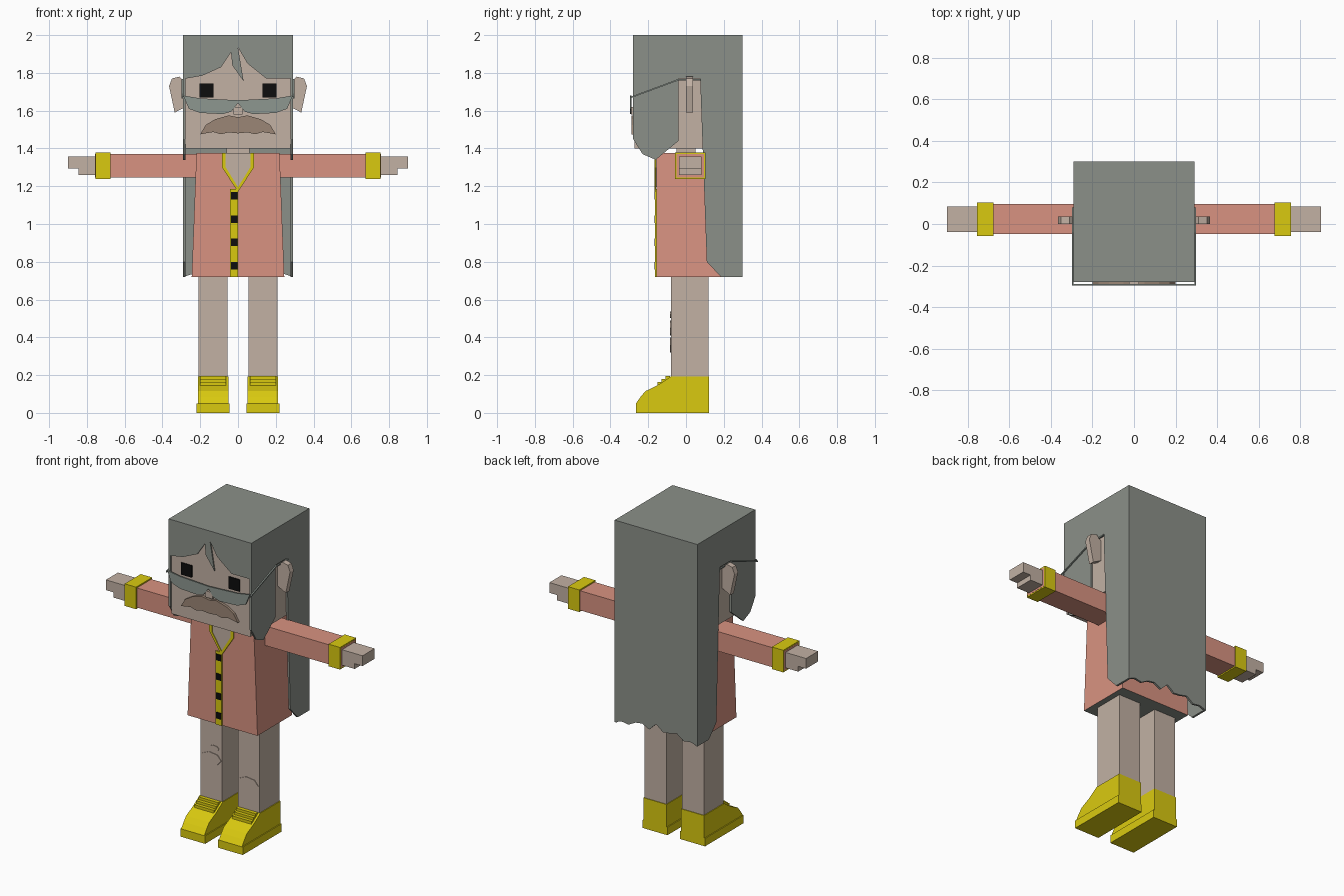
import bpy, bmesh, math

cube = bpy.data.objects.get("Cube")
if cube:
    bpy.data.objects.remove(cube, do_unlink=True)


def material(name, red, green, blue):
    colour = (red, green, blue, 1)
    result = bpy.data.materials.new(name)
    result.use_nodes = True
    result.diffuse_color = colour
    shader = result.node_tree.nodes["Principled BSDF"]
    shader.inputs["Base Color"].default_value = colour
    shader.inputs["Roughness"].default_value = .9
    return result


skin = material("skin", .54, .44, .37)
hair = material("grey_hair", .26, .28, .25)
lens_grey = material("lens_grey", .27, .31, .28)
coral = material("coral_cloth", .69, .29, .22)
yellow = material("yellow", .7, .59, .005)
brown = material("moustache_brown", .33, .24, .18)
black = material("black", .004, .004, .004)


def prism(name, outline, axis, start, end, mat, mirror=False):
    """Extrude an outline: axis x takes (y, z) points, axis y takes (x, z) points."""
    bm = bmesh.new()
    along_x = axis == "x"
    corners = [bm.verts.new((start, u, v) if along_x else (u, start, v)) for u, v in outline]
    extruded = bmesh.ops.extrude_face_region(bm, geom=[bm.faces.new(corners)])["geom"]
    moved = [item for item in extruded if isinstance(item, bmesh.types.BMVert)]
    depth = end - start
    bmesh.ops.translate(bm, vec=(depth, 0, 0) if along_x else (0, depth, 0), verts=moved)
    bmesh.ops.recalc_face_normals(bm, faces=bm.faces)
    mesh = bpy.data.meshes.new(name)
    bm.to_mesh(mesh)
    bm.free()
    mesh.materials.append(mat)
    part = bpy.data.objects.new(name, mesh)
    bpy.context.scene.collection.objects.link(part)
    if mirror:
        part.modifiers.new("mirror", "MIRROR").use_mirror_merge = False
    return part


def box(name, left, right, front, back, bottom, top, mat, mirror=False):
    outline = [(left, bottom), (right, bottom), (right, top), (left, top)]
    return prism(name, outline, "y", front, back, mat, mirror)


def plate(name, outline, front, mat, mirror=False):
    """Thin painted detail standing just off a front surface."""
    return prism(name, outline, "y", front - thin, front, mat, mirror)


def both_halves(half):
    return half + [(-x, z) for x, z in reversed(half)]


# Main measurements
thin = .008
hair_half, hair_front, hair_back, hair_top = .29, -.28, .3, 2
shell = .013
head_half = hair_half - shell
face = hair_front + thin
chin, shoulder, hem = 1.4, 1.375, .72
coat_front = -.155

# Head, neck and nose
box("head", -head_half, head_half, face, hair_back - shell, chin, hair_top - shell, skin)
box("neck", -.06, .06, -.05, .05, 1.3, chin + shell, skin)
box("nose", -.025, .025, face - .02, face, 1.58, 1.62, skin)

# Hair shell: crown, side panels notched for the ears
box("hair_crown", -hair_half, hair_half, hair_front, hair_back, hair_top - shell, hair_top, hair)
side_panel = [(hair_front, hair_top), (hair_front, 1.45), (-.23, 1.37), (-.16, 1.34), (-.04, 1.44),
              (-.04, 1.77), (.075, 1.77), (.11, .8), (.185, hem), (hair_back, hem), (hair_back, hair_top)]
prism("hair_side", side_panel, "x", head_half, hair_half, hair, mirror=True)

# Fringe with a loose lock
hairline = [(-head_half, 1.77), (-.19, 1.785), (-.09, 1.83), (-.037, 1.91), (-.03, 1.84), (.03, 1.755),
            (0, 1.935), (.05, 1.85), (.15, 1.77), (head_half, 1.77)]
fringe = hairline + [(head_half, hair_top), (-head_half, hair_top)]
prism("hair_fringe", fringe, "y", hair_front, face + thin, hair)

# Back curtain with a ragged hem that rises towards the middle
ragged = []
steps = 12
for i in range(steps + 1):
    t = i / steps
    rise = math.sin(math.pi * t) * (.04 + .025 * math.sin(i * 2.4))
    ragged.append((hair_half * (2 * t - 1), hem + rise))
curtain = ragged + [(hair_half, hair_top), (-hair_half, hair_top)]
prism("hair_curtain", curtain, "y", hair_back - shell, hair_back, hair)

# Ears and eyes
ear = [(head_half, 1.62), (head_half, 1.75), (.31, 1.78), (.35, 1.77), (.365, 1.73), (.335, 1.59)]
prism("ear", ear, "y", 0, .036, skin, mirror=True)
box("eye", .13, .205, face - thin, face, 1.67, 1.745, black, mirror=True)

# Glasses
glasses_front = hair_front - thin
lens = [(hair_half, 1.68), (.2, 1.665), (0, 1.655), (0, 1.64), (.035, 1.595), (.08, 1.582), (.2, 1.588), (.26, 1.61)]
plate("lens", lens, glasses_front, lens_grey, mirror=True)
rod_bottom = [(glasses_front - thin, 1.665), (-.04, 1.76), (.08, 1.76)]
rod = rod_bottom + [(y, z + thin) for y, z in reversed(rod_bottom)]
prism("glasses_temple", rod, "x", hair_half, hair_half + thin, lens_grey, mirror=True)

# Moustache
wing = [(0, 1.48), (.05, 1.485), (.09, 1.475), (.13, 1.487), (.2, 1.475), (.17, 1.525), (.12, 1.555), (.05, 1.575), (0, 1.565)]
moustache = both_halves(wing)
prism("moustache", moustache, "y", hair_front - thin, face, brown)

# Coat, tapering upwards, with a grey lining underneath
coat = prism("coat", both_halves([(.245, hem), (.22, shoulder)]), "y", coat_front, .19, coral)
coat.data.materials.append(hair)
for polygon in coat.data.polygons:
    polygon.material_index = int(polygon.normal.z < -.9)

# Open neckline, collar, button band and buttons
neckline = [(.065, shoulder), (.065, 1.3), (0, 1.195)]
plate("neckline", both_halves(neckline), coat_front, skin)
collar = neckline + [(0, 1.17), (.085, 1.3), (.085, shoulder)]
plate("collar", collar, coat_front - thin / 2, yellow, mirror=True)
box("button_band", -.043, 0, coat_front - thin, coat_front, hem, 1.185, yellow)
for i in range(4):
    height = .78 + .123 * i
    box(f"button_{i}", -.038, -.003, coat_front - thin * 1.5, coat_front, height - .02, height + .02, black)

# Arms: sleeve, slightly larger cuff, stepped hand
sleeve_bottom = 1.243
arm_front, arm_back = -.053, .1
cuff_start, cuff_end = .675, .755
box("sleeve", .19, cuff_end + .001, arm_front + thin / 2, arm_back - thin / 2, sleeve_bottom + thin / 2,
    shoulder - thin / 2, coral, mirror=True)
box("cuff", cuff_start, cuff_end, arm_front - thin / 2, arm_back + thin / 2, sleeve_bottom - thin / 2,
    shoulder + thin / 2, yellow, mirror=True)
hand = [(cuff_start, 1.26), (.845, 1.26), (.845, 1.293), (.9, 1.293), (.9, 1.358), (cuff_start, 1.358)]
prism("hand", hand, "y", -.038, .083, skin, mirror=True)

# Legs
leg_inner, leg_outer, leg_front, leg_back = .055, .208, -.08, .118
box("leg", leg_inner, leg_outer, leg_front, leg_back, .03, hem + .03, skin, mirror=True)

# Shoes: sole, sloping upper and laces
sole = .05
toe, heel, ankle = -.265, .122, .193
box("shoe_sole", leg_inner - .01, leg_outer + .011, toe, heel, 0, sole, yellow, mirror=True)
upper = [(heel, sole), (heel, ankle), (leg_front, ankle), (-.15, .147), (-.215, .115), (-.24, .085), (toe, sole)]
prism("shoe_upper", upper, "x", leg_inner - .004, leg_outer + .005, yellow, mirror=True)
for i in range(3):
    front = leg_front - .028 - .022 * i
    top = ankle + .003 - .016 * i
    box(f"shoe_lace_{i}", leg_inner + thin, leg_outer - thin, front, front + .023, top - .018, top, yellow, mirror=True)


# Knee patches
def patch(name, centre_x, centre_z, width, height):
    ring = [math.tau * i / 7 for i in range(7)]
    outline = [(centre_x + width * math.cos(a) / 2, centre_z + height * math.sin(a) / 2) for a in ring]
    plate(name, outline, leg_front + thin / 2, skin)


patch("right_knee_patch", -.13, .45, .14, .08)
patch("right_small_patch", -.11, .52, .07, .035)
patch("left_knee_patch", .13, .36, .14, .08)
